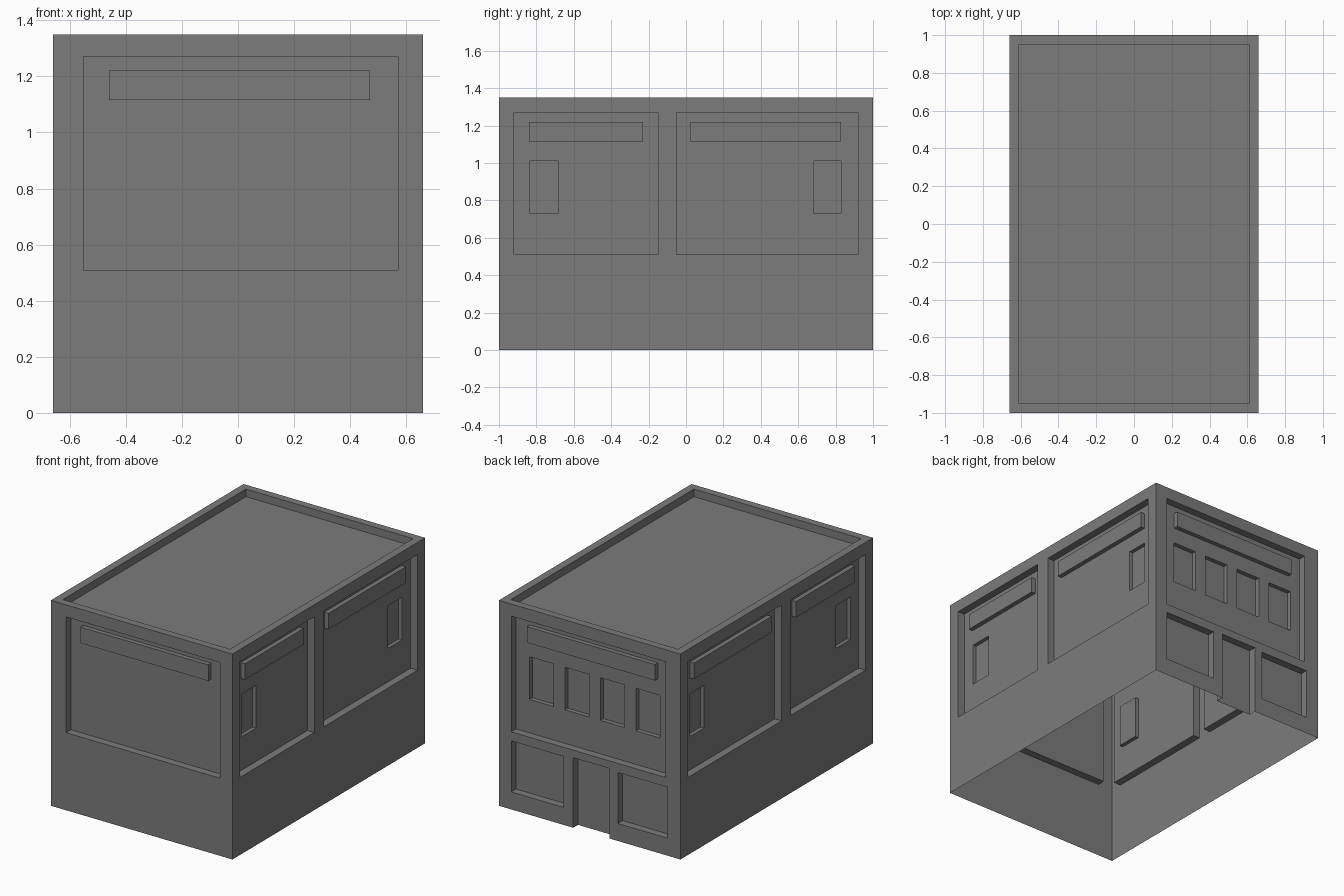
import bpy
import bmesh
from mathutils import Vector

old = bpy.data.objects.get("Cube")
if old:
    bpy.data.objects.remove(old, do_unlink=True)

HX, HY, H = 0.66, 1.0, 1.35      # half width, half length, height
PANEL, SILL = 0.05, 0.08         # recess depths of panels and of windows within them
OUT = -0.04                      # cutters start outside the wall

grey = bpy.data.materials.new("plain_grey")
grey.use_nodes = True
colour = (0.2, 0.2, 0.2, 1)
grey.diffuse_color = colour
grey.node_tree.nodes["Principled BSDF"].inputs["Base Color"].default_value = colour


def add_box(bm, lo, hi):
    lo, hi = Vector(lo), Vector(hi)
    verts = bmesh.ops.create_cube(bm, size=1)["verts"]
    for v in verts:
        v.co = (lo + hi) / 2 + v.co * (hi - lo)


def wall_box(bm, wall, u, z, depth):
    """Box on a wall: u along it, z up, depth measured inward from its face."""
    sign = 1 if wall in ("back", "left") else -1
    half = HY if wall in ("front", "back") else HX
    d = sorted(sign * (half - k) for k in depth)
    if wall in ("front", "back"):
        add_box(bm, (u[0], d[0], z[0]), (u[1], d[1], z[1]))
    else:
        add_box(bm, (d[0], u[0], z[0]), (d[1], u[1], z[1]))


def make_object(name, bm):
    bmesh.ops.recalc_face_normals(bm, faces=bm.faces)
    mesh = bpy.data.meshes.new(name)
    bm.to_mesh(mesh)
    bm.free()
    mesh.materials.append(grey)
    obj = bpy.data.objects.new(name, mesh)
    bpy.context.collection.objects.link(obj)
    return obj


def cut(obj, bm):
    cutter = make_object("cutter", bm)
    cutter.hide_render = True
    mod = obj.modifiers.new("cut", "BOOLEAN")
    mod.operation = "DIFFERENCE"
    mod.solver = "EXACT"
    mod.object = cutter
    bpy.context.view_layer.objects.active = obj
    bpy.ops.object.modifier_apply(modifier=mod.name)
    bpy.data.objects.remove(cutter, do_unlink=True)


# Main block
bm = bmesh.new()
add_box(bm, (-HX, -HY, 0), (HX, HY, H))
shell = make_object("building_shell", bm)

# Sunken roof, large wall panels, ground floor openings
END_PANEL, PANEL_Z = (-0.55, 0.57), (0.51, 1.27)
SIDE_PANELS = [(-0.92, -0.15), (-0.05, 0.92)]
bm = bmesh.new()
add_box(bm, (-HX + 0.052, -HY + 0.05, H - 0.05), (HX - 0.052, HY - 0.05, H + 0.1))
for wall in ("front", "back"):
    wall_box(bm, wall, END_PANEL, PANEL_Z, (OUT, PANEL))
for wall in ("left", "right"):
    for span in SIDE_PANELS:
        wall_box(bm, wall, span, PANEL_Z, (OUT, PANEL))
for span in [(0.19, 0.57), (-0.565, -0.205)]:
    wall_box(bm, "back", span, (0.115, 0.45), (OUT, PANEL))
wall_box(bm, "back", (-0.145, 0.12), (-0.1, 0.46), (OUT, PANEL))
cut(shell, bm)

# Upper windows, sunk into the panels
WINDOW_Z = (0.73, 1.01)
bm = bmesh.new()
for i in range(4):
    x = -0.477 + i * 0.258
    wall_box(bm, "back", (x, x + 0.176), WINDOW_Z, (OUT, SILL))
for wall in ("left", "right"):
    for span in [(-0.835, -0.685), (0.685, 0.83)]:
        wall_box(bm, wall, span, WINDOW_Z, (OUT, SILL - 0.005))
cut(shell, bm)

# The block is hollow and open underneath
bm = bmesh.new()
bm.from_mesh(shell.data)
floor = [f for f in bm.faces if f.normal.z < -0.9 and f.calc_center_median().z < 0.01]
bmesh.ops.delete(bm, geom=floor, context="FACES")
bm.to_mesh(shell.data)
bm.free()

# Raised bands along the top of each panel
BAND_Z = (1.115, 1.22)
BANDS = {"front": [(-0.46, 0.47)], "back": [(-0.46, 0.47)],
         "left": [(-0.84, -0.23), (0.025, 0.83)],
         "right": [(-0.84, -0.23), (0.025, 0.83)]}
for wall, spans in BANDS.items():
    bm = bmesh.new()
    for span in spans:
        wall_box(bm, wall, span, BAND_Z, (0.02, PANEL))
    make_object(wall + "_band", bm)
